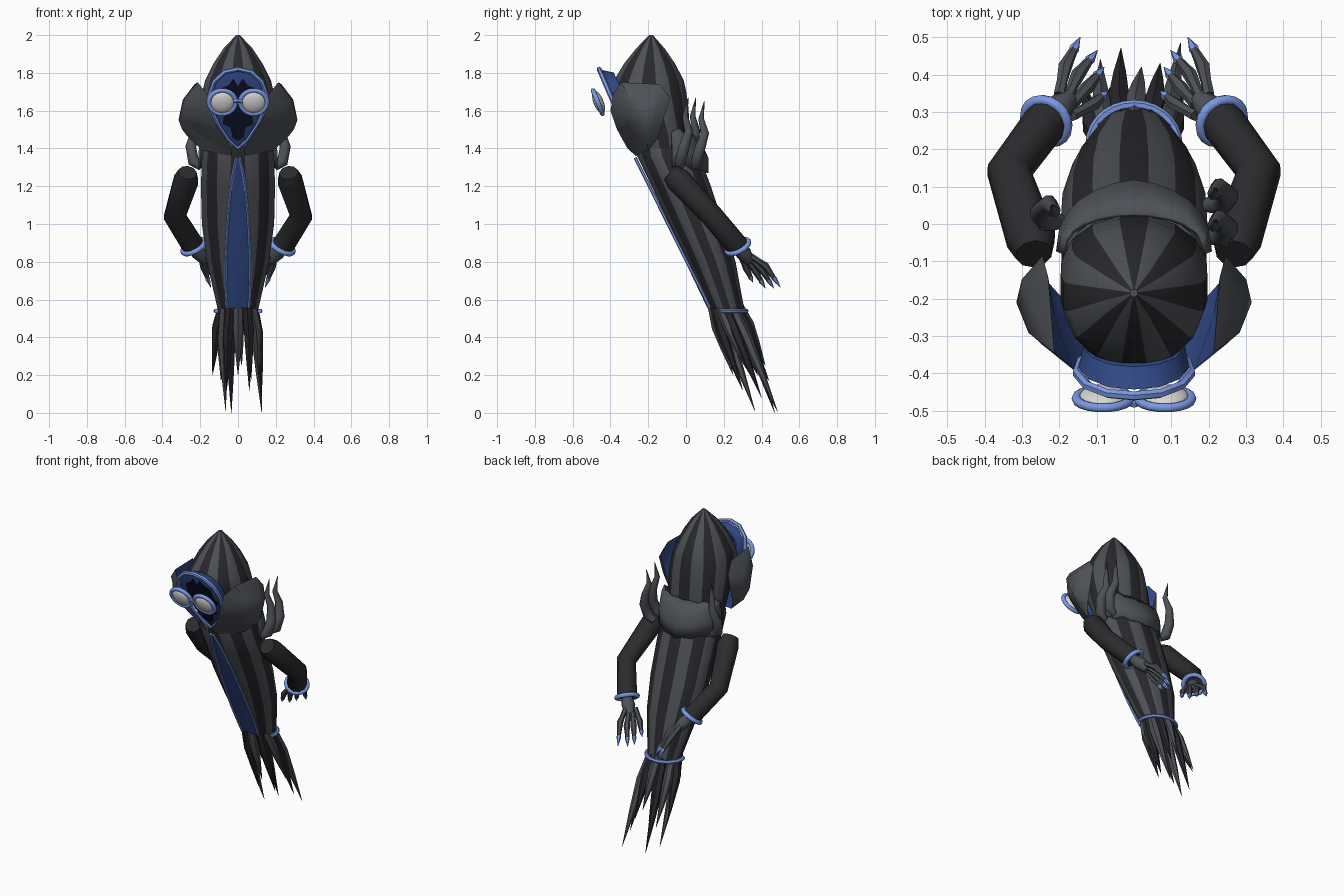
import bpy, bmesh, math
from math import sin, cos, pi, radians
from mathutils import Vector as V

if "Cube" in bpy.data.objects:
    bpy.data.objects.remove(bpy.data.objects["Cube"])


def mat(name, c):
    m = bpy.data.materials.new(name)
    m.diffuse_color = (*c, 1)
    m.use_nodes = True
    m.node_tree.nodes["Principled BSDF"].inputs["Base Color"].default_value = m.diffuse_color
    return m


DARK = mat("charcoal", (0.022, 0.021, 0.025))
GREY = mat("slate", (0.075, 0.082, 0.093))
SLEEVE = mat("sleeve_black", (0.025, 0.024, 0.027))
BLUE = mat("deep_blue", (0.032, 0.068, 0.25))
TRIM = mat("light_blue", (0.20, 0.32, 0.78))
WHITE = mat("lens_white", (0.68, 0.67, 0.65))
NIGHT = mat("night_blue", (0.004, 0.005, 0.018))


def finish(name, bm, mats, angle=35):
    bmesh.ops.recalc_face_normals(bm, faces=bm.faces)
    me = bpy.data.meshes.new(name)
    bm.to_mesh(me)
    bm.free()
    ob = bpy.data.objects.new(name, me)
    bpy.context.collection.objects.link(ob)
    for m in mats:
        me.materials.append(m)
    bpy.ops.object.select_all(action='DESELECT')
    ob.select_set(True)
    bpy.context.view_layer.objects.active = ob
    if angle:
        bpy.ops.object.shade_smooth_by_angle(angle=radians(angle))
    return ob


def loft(name, rings, mats, rule=lambda i, j: 0, caps=True, closed=True, angle=35):
    """Skin a list of equally long point loops; rule(row, column) picks the material."""
    bm = bmesh.new()
    vs = [[bm.verts.new(p) for p in r] for r in rings]
    n = len(vs[0])
    for i in range(len(vs) - 1):
        for j in range(n if closed else n - 1):
            k = (j + 1) % n
            f = bm.faces.new((vs[i][j], vs[i][k], vs[i + 1][k], vs[i + 1][j]))
            f.material_index = rule(i, j)
    if caps:
        bm.faces.new(vs[0]).material_index = rule(0, 0)
        bm.faces.new(vs[-1]).material_index = rule(len(vs) - 1, 0)
    return finish(name, bm, mats, angle)


def sweep(name, pts, radii, m, n=8, closed=False):
    """Round tube along a path, with one radius per point."""
    pts = [V(p) for p in pts]
    if isinstance(radii, (int, float)):
        radii = [radii] * len(pts)
    rings, c, u = [], len(pts), V((0, 0.92, 0.39))
    for i, p in enumerate(pts):
        a = pts[i - 1] if i or closed else p
        b = pts[(i + 1) % c] if i < c - 1 or closed else p
        t = (b - a).normalized()
        if i == 0 and abs(t.dot(u)) > 0.8:
            u = V((1, 0, 0.1))
        u = (u - t * u.dot(t)).normalized()
        w = t.cross(u)
        rings.append([p + (u * cos(2 * pi * k / n) + w * sin(2 * pi * k / n)) * radii[i] for k in range(n)])
    if closed:
        rings.append(rings[0])
    return loft(name, rings, [m], caps=not closed, angle=50)


def torus(name, loc, rot, R, r, m, scale=(1, 1, 1)):
    bpy.ops.mesh.primitive_torus_add(location=loc, rotation=rot, major_radius=R, minor_radius=r,
                                     major_segments=18, minor_segments=8)
    ob = bpy.context.object
    ob.name = name
    ob.scale = scale
    ob.data.materials.append(m)
    bpy.ops.object.shade_smooth_by_angle(angle=radians(50))
    return ob


# Striped hood and body: (z, front y, back y, half width)
HOOD = [(2.0, -.195, -.175, .01), (1.93, -.265, -.112, .078), (1.85, -.33, -.056, .132), (1.76, -.385, -.008, .178),
        (1.70, -.39, .005, .192), (1.62, -.355, .016, .2), (1.47, -.27, .025, .198), (1.38, -.24, .02, .18)]
BODY = [(1.42, -.26, .045, .18), (1.36, -.262, .075, .195), (1.2, -.185, .135, .2), (1.0, -.09, .2, .195),
        (.8, .005, .265, .168), (.55, .125, .31, .11)]
N = 16


def ring(z, f, b, rx):
    return [(rx * cos(a), (f + b) / 2 + (b - f) / 2 * sin(a), z)
            for a in (2 * pi * (j + .5) / N for j in range(N))]


stripes = lambda i, j: j % 2
loft("hood", [ring(*r) for r in HOOD], [GREY, DARK], stripes, angle=30)
loft("body", [ring(*r) for r in BODY], [GREY, DARK], stripes, angle=30)


def body_at(z):
    for a, b in zip(BODY, BODY[1:]):
        if b[0] <= z <= a[0]:
            t = (a[0] - z) / (a[0] - b[0])
            return [p + (q - p) * t for p, q in zip(a, b)]


# Blue front panel with trimmed edges
rows = []
for z, w in ((1.35, .012), (1.28, .029), (1.2, .041), (1.1, .051), (1.0, .059), (.8, .069), (.68, .07), (.555, .062)):
    _, f, b, rx = body_at(z)
    rows.append([(w * k, (f + b) / 2 - (b - f) / 2 * math.sqrt(1 - (w * k / rx) ** 2) - .009, z)
                 for k in (-1, -.5, 0, .5, 1)])
loft("front_panel", rows, [BLUE], caps=False, closed=False)
for side in (0, -1):
    sweep("panel_trim", [V(r[side]) + V((math.copysign(.003, side + .5), -.003, 0)) for r in rows], .0085, TRIM, 6)

# Hem trim round the back
sweep("hem_trim", [(.118 * cos(a), .215 + .105 * sin(a), .54) for a in
                   (radians(-14 + 208 * i / 16) for i in range(17))], .012, TRIM, 6)

# Trailing tendrils: (angle on hem, tip x, y, z)
TIPS = [(270, 0, .25, .2), (305, .06, .30, .12), (335, .11, .34, .2), (0, .125, .40, .08),
        (30, .125, .485, .005), (60, .07, .43, .18), (90, .02, .42, .25), (115, -.035, .47, 0),
        (150, -.09, .44, .17), (180, -.135, .38, .2), (210, -.065, .365, .01), (240, -.06, .30, .12)]
for i, (a, x, y, z) in enumerate(TIPS):
    a = radians(a)
    p, t = V((.083 * cos(a), .212 + .07 * sin(a), .56)), V((x, y, z))
    out = V((.012 * cos(a), .008 * sin(a), 0))
    sweep("tendril", [p, p.lerp(t, .3) + out, p.lerp(t, .62) + out * .6, t],
          [.026, .03, .019, .001], (GREY, DARK)[i % 2], 6)

# Face opening: drop outline on a forward leaning plane
HALF = [(0, 1.82), (.07, 1.805), (.125, 1.755), (.152, 1.68), (.14, 1.6), (.1, 1.52), (.05, 1.445), (0, 1.4)]
DROP = HALF + [(-x, z) for x, z in HALF[-2:0:-1]]


def on_face(x, z, s=1.0, dy=0.0):
    x, z = x * s, 1.64 + (z - 1.64) * s
    return (x, -.46 + (1.82 - z) * .43 + dy, z)


loft("face_cowl", [[on_face(x, z, s, d) for x, z in DROP] for s, d in
                   ((.9, .07), (.97, .015), (.82, .004))], [BLUE])
jag = [(0, 1.73), (.025, 1.77), (.05, 1.735), (.085, 1.72), (.09, 1.66), (.115, 1.62), (.075, 1.575), (.08, 1.53),
       (.04, 1.51), (.03, 1.46), (0, 1.44)]
jag += [(-x, z) for x, z in jag[-2:0:-1]]
loft("face_shadow", [[on_face(x, z, 1, d) for x, z in jag] for d in (.006, -.003)], [NIGHT], angle=0)
sweep("cowl_trim", [on_face(*p) for p in DROP], [.013 if p[1] > 1.58 else .009 for p in DROP], TRIM, 6, True)

# Goggles
tilt = (radians(112), 0, 0)
for s in (-1, 1):
    torus("goggle_rim", (s * .083, -.467, 1.645), tilt, .068, .0125, TRIM, (1.05, 1, 1))
    bpy.ops.mesh.primitive_uv_sphere_add(segments=16, ring_count=10, radius=.064,
                                         location=(s * .083, -.463, 1.645), rotation=tilt)
    lens = bpy.context.object
    lens.name = "goggle_lens"
    lens.scale = (1, 1, .42)
    lens.data.materials.append(WHITE)
    bpy.ops.object.shade_smooth_by_angle(angle=radians(50))
sweep("goggle_bridge", [(-.02, -.475, 1.65), (0, -.482, 1.655), (.02, -.475, 1.65)], .011, TRIM, 6)

# Flared collar wings, slate outside and blue inside
RIM = [(.165, -.385, 1.69), (.213, -.345, 1.75), (.23, -.14, 1.74), (.245, -.085, 1.67), (.235, -.15, 1.45),
       (.19, -.2, 1.39), (.04, -.265, 1.36), (.03, -.31, 1.40), (.10, -.365, 1.50), (.15, -.4, 1.6)]
for s in (-1, 1):
    bm = bmesh.new()
    c = V((.368, -.225, 1.56))
    rim = [V(p) for p in RIM]
    flip = lambda p: bm.verts.new((p.x * s, p.y, p.z))
    r0 = [flip(p) for p in rim]
    r1 = [flip(p.lerp(c, .45)) for p in rim]
    mid, inner = flip(V((.315, -.21, 1.55))), flip(V((.212, -.25, 1.56)))
    for j in range(10):
        k = (j + 1) % 10
        bm.faces.new((r0[j], r0[k], r1[k], r1[j]))
        bm.faces.new((r1[j], r1[k], mid))
        bm.faces.new((r0[k], r0[j], inner)).material_index = 1
    finish("collar_wing", bm, [GREY, BLUE], 50)

# Shoulder mantle across the back, pointed in the middle
rows = []
for z, grow in ((1.485, 0), (1.45, .02), (1.38, .035), (1.30, .035)):
    row = []
    for i in range(13):
        t = i / 6 - 1
        a = radians(90 + 88 * t)
        point = (1 - abs(t)) * grow / .035
        row.append(((.195 + grow * .4) * cos(a), -.09 + (.118 + grow * 1.6) * sin(a) ** .7 + .035 * point,
                    z - .03 * point + .025 * abs(cos(a)) * (i % 2)))
    rows.append(row)
mantle = loft("shoulder_mantle", rows, [GREY], caps=False, closed=False, angle=50)
mantle.modifiers.new("thickness", 'SOLIDIFY').thickness = .012

# Curling wisps on the shoulders: (side, y shift, height)
for s, dy, h in ((1, 0, 1), (1, .085, .95), (-1, .04, 1)):
    sweep("shoulder_wisp", [(s * x, y + dy, 1.3 + z * h) for x, y, z in
                            ((.195, -.035, 0), (.235, -.03, .03), (.25, -.01, .11), (.228, .015, .19),
                             (.212, -.005, .27), (.22, .012, .37))], [.02, .032, .03, .023, .016, .001], GREY, 8)

# Arms, cuffs and clawed hands
FINGERS = [((.2, .345, .83), (.185, .42, .78), (.144, .5, .665)), ((.18, .335, .82), (.15, .4, .76), (.098, .465, .66)),
           ((.165, .32, .82), (.125, .365, .755), (.08, .42, .66)), ((.165, .29, .83), (.11, .32, .765), (.07, .355, .69))]
for s in (-1, 1):
    m = lambda p: V((p[0] * s, p[1], p[2]))
    sweep("sleeve", [m(p) for p in ((.268, -.08, 1.272), (.275, -.04, 1.232), (.335, .14, 1.04), (.235, .275, .88))],
          [.05, .068, .06, .06], SLEEVE, 10)
    axis = m((-.42, .42, -.8))
    torus("cuff", m((.235, .275, .88)), axis.to_track_quat('Z', 'Y').to_euler(), .063, .014, TRIM)
    sweep("palm", [m(p) for p in ((.24, .27, .885), (.205, .305, .845), (.175, .335, .805))], [.03, .042, .028], GREY, 8)
    for a, b, t in FINGERS:
        a, b, t = m(a), m(b), m(t)
        n = b.lerp(t, .55)
        sweep("finger", [a, a.lerp(b, .5), b, n], [.016, .015, .019, .012], GREY, 6)
        sweep("claw", [n, b.lerp(t, .62), t], [.012, .014, .001], TRIM, 6)
